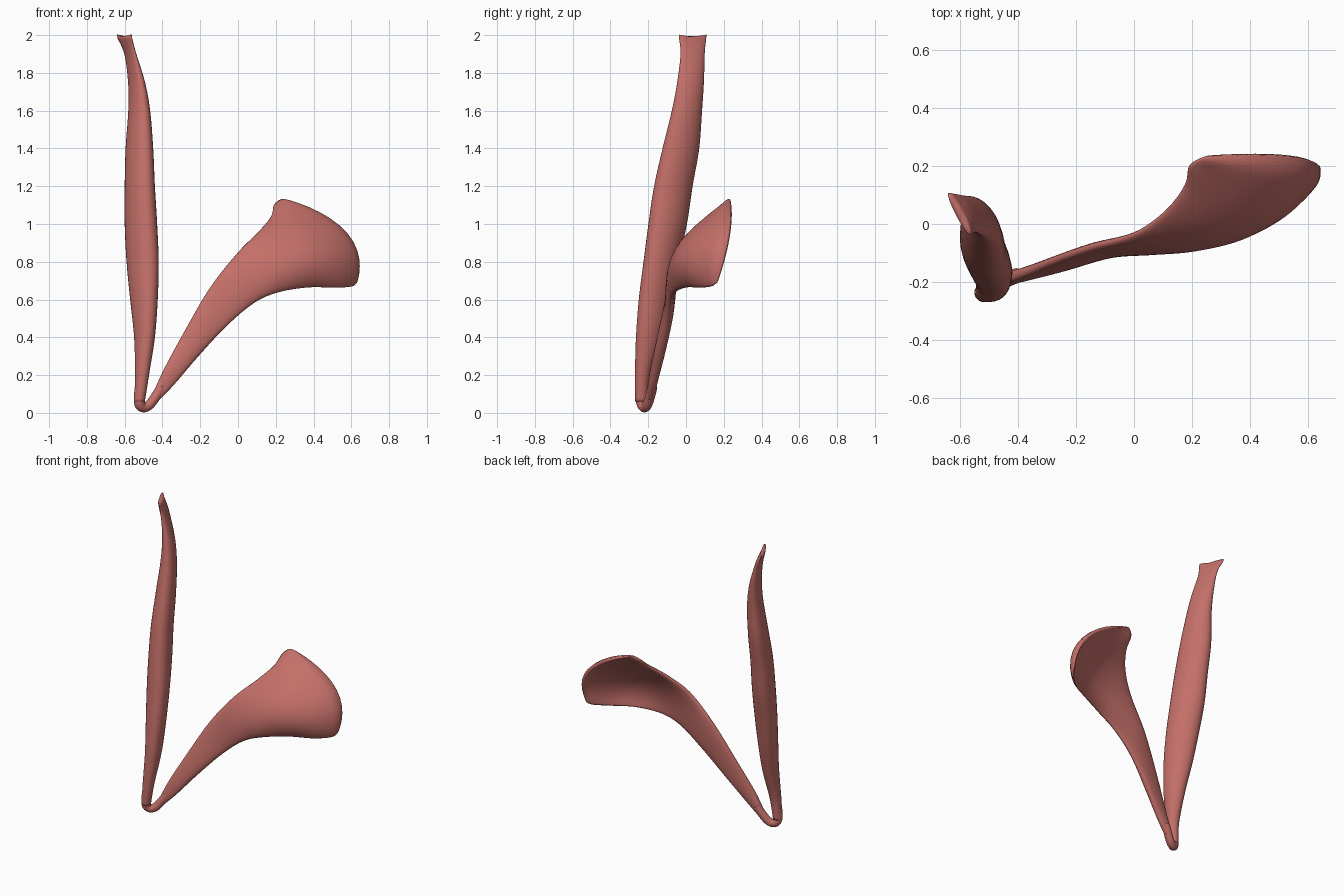
import bpy
import bmesh
from math import sin, cos, pi, asin, copysign
from mathutils import Vector

cube = bpy.data.objects.get("Cube")
if cube:
    bpy.data.objects.remove(cube)

SIDES, STEPS = 32, 6
ANGLES = [2 * pi * i / SIDES for i in range(SIDES)]

muscle_red = bpy.data.materials.new("muscle_red")
muscle_red.use_nodes = True
colour = (0.55, 0.16, 0.14, 1)
muscle_red.diffuse_color = colour
muscle_red.node_tree.nodes["Principled BSDF"].inputs["Base Color"].default_value = colour


def resample(rows):
    """Smoothly interpolate rows of section parameters."""
    out = []
    for i in range(len(rows) - 1):
        p0, p1 = rows[max(i - 1, 0)], rows[i]
        p2, p3 = rows[i + 1], rows[min(i + 2, len(rows) - 1)]
        for s in range(STEPS):
            t = s / STEPS
            out.append([b + t * (c - a) / 2
                        + t * t * (a - 2.5 * b + 2 * c - d / 2)
                        + t ** 3 * (1.5 * (b - c) + (d - a) / 2)
                        for a, b, c, d in zip(p0, p1, p2, p3)])
    return out + [list(rows[-1])]


def loft(name, rings):
    """Skin a list of rings and close both ends."""
    bm = bmesh.new()
    loops = [[bm.verts.new(p) for p in ring] for ring in rings]
    for a, b in zip(loops, loops[1:]):
        for i in range(SIDES):
            j = (i + 1) % SIDES
            bm.faces.new((a[i], a[j], b[j], b[i]))
    # Ends are strips bridging the two halves of the ring
    for loop in (loops[0], loops[-1]):
        for i in range(SIDES // 2):
            quad = [loop[i], loop[i + 1], loop[-i - 1], loop[-i]]
            bm.faces.new(list(dict.fromkeys(quad)))
    bmesh.ops.recalc_face_normals(bm, faces=bm.faces)
    mesh = bpy.data.meshes.new(name)
    bm.to_mesh(mesh)
    bm.free()
    mesh.materials.append(muscle_red)
    mesh.shade_smooth()
    obj = bpy.data.objects.new(name, mesh)
    bpy.context.collection.objects.link(obj)
    return obj


# Upright belly: z, centre x, centre y, half x, half y, skew
upright = [
    (0.06, -0.521, -0.237, 0.028, 0.032, 0.0),
    (0.2, -0.508, -0.23, 0.037, 0.04, -0.1),
    (0.4, -0.495, -0.198, 0.055, 0.067, -0.25),
    (0.6, -0.498, -0.165, 0.073, 0.085, -0.35),
    (0.8, -0.505, -0.132, 0.085, 0.093, -0.37),
    (1.0, -0.514, -0.097, 0.086, 0.102, -0.37),
    (1.2, -0.52, -0.067, 0.08, 0.102, -0.37),
    (1.4, -0.522, -0.027, 0.073, 0.097, -0.4),
    (1.6, -0.523, 0.005, 0.058, 0.08, -0.4),
    (1.75, -0.537, 0.024, 0.045, 0.071, -0.5),
    (1.9, -0.57, 0.035, 0.032, 0.064, -0.7),
    (1.99, -0.602, 0.035, 0.04, 0.073, -0.93),
]
rings = []
for z, cx, cy, hx, hy, skew in resample(upright):
    phase = asin(skew)
    rings.append([(cx + hx * cos(a), cy + hy * sin(a + phase), z) for a in ANGLES])
# Raise the outer corner of the flared end
rings[-1] = [(x, y, z + 0.012 * abs(y - 0.035) / 0.07) for x, y, z in rings[-1]]
loft("upright_belly", rings)

# Fanned belly: upper edge, middle, lower edge, half thickness
fan = [
    (-0.445, -0.19, 0.115, -0.433, -0.188, 0.09, -0.42, -0.19, 0.065, 0.022),
    (-0.39, -0.172, 0.235, -0.365, -0.17, 0.19, -0.338, -0.17, 0.15, 0.024),
    (-0.29, -0.13, 0.42, -0.245, -0.135, 0.345, -0.205, -0.13, 0.305, 0.027),
    (-0.15, -0.08, 0.66, -0.1, -0.09, 0.555, -0.055, -0.095, 0.465, 0.027),
    (0.0, -0.035, 0.85, 0.05, -0.075, 0.71, 0.09, -0.08, 0.585, 0.028),
    (0.11, 0.045, 0.96, 0.19, -0.055, 0.8, 0.22, -0.06, 0.64, 0.03),
    (0.175, 0.135, 1.04, 0.335, -0.015, 0.85, 0.38, 0.0, 0.665, 0.032),
    (0.19, 0.2, 1.1, 0.45, 0.06, 0.89, 0.52, 0.07, 0.663, 0.032),
    (0.225, 0.225, 1.13, 0.55, 0.165, 0.93, 0.605, 0.135, 0.67, 0.026),
    (0.25, 0.235, 1.128, 0.57, 0.23, 0.945, 0.63, 0.165, 0.69, 0.01),
]
rows = [(Vector(r[:3]), Vector(r[3:6]), Vector(r[6:9]), r[9]) for r in resample(fan)]
rings = []
for i, (top, mid, low, thick) in enumerate(rows):
    along = rows[min(i + 1, len(rows) - 1)][1] - rows[max(i - 1, 0)][1]
    normal = (top - low).cross(along).normalized()
    ring = []
    for a in ANGLES:
        u, s = cos(a), sin(a)
        arc = top * (u * (u + 1) / 2) + mid * (1 - u * u) + low * (u * (u - 1) / 2)
        ring.append(arc + normal * thick * copysign(abs(s) ** 0.8, s))
    rings.append(ring)
loft("fanned_belly", rings)

# Tendon loop joining the two bellies
path = [(-0.517, -0.235, 0.13, 0.031), (-0.522, -0.237, 0.07, 0.029),
        (-0.517, -0.23, 0.04, 0.028), (-0.497, -0.218, 0.029, 0.026),
        (-0.468, -0.205, 0.044, 0.026), (-0.435, -0.19, 0.087, 0.026),
        (-0.405, -0.178, 0.135, 0.026)]
points = resample(path)
rings = []
for i, (x, y, z, radius) in enumerate(points):
    tangent = (Vector(points[min(i + 1, len(points) - 1)][:3])
               - Vector(points[max(i - 1, 0)][:3])).normalized()
    side = tangent.cross(Vector((0.4, -0.9, 0))).normalized()
    up = tangent.cross(side)
    rings.append([Vector((x, y, z)) + radius * (side * cos(a) + up * sin(a)) for a in ANGLES])
loft("tendon_loop", rings)
